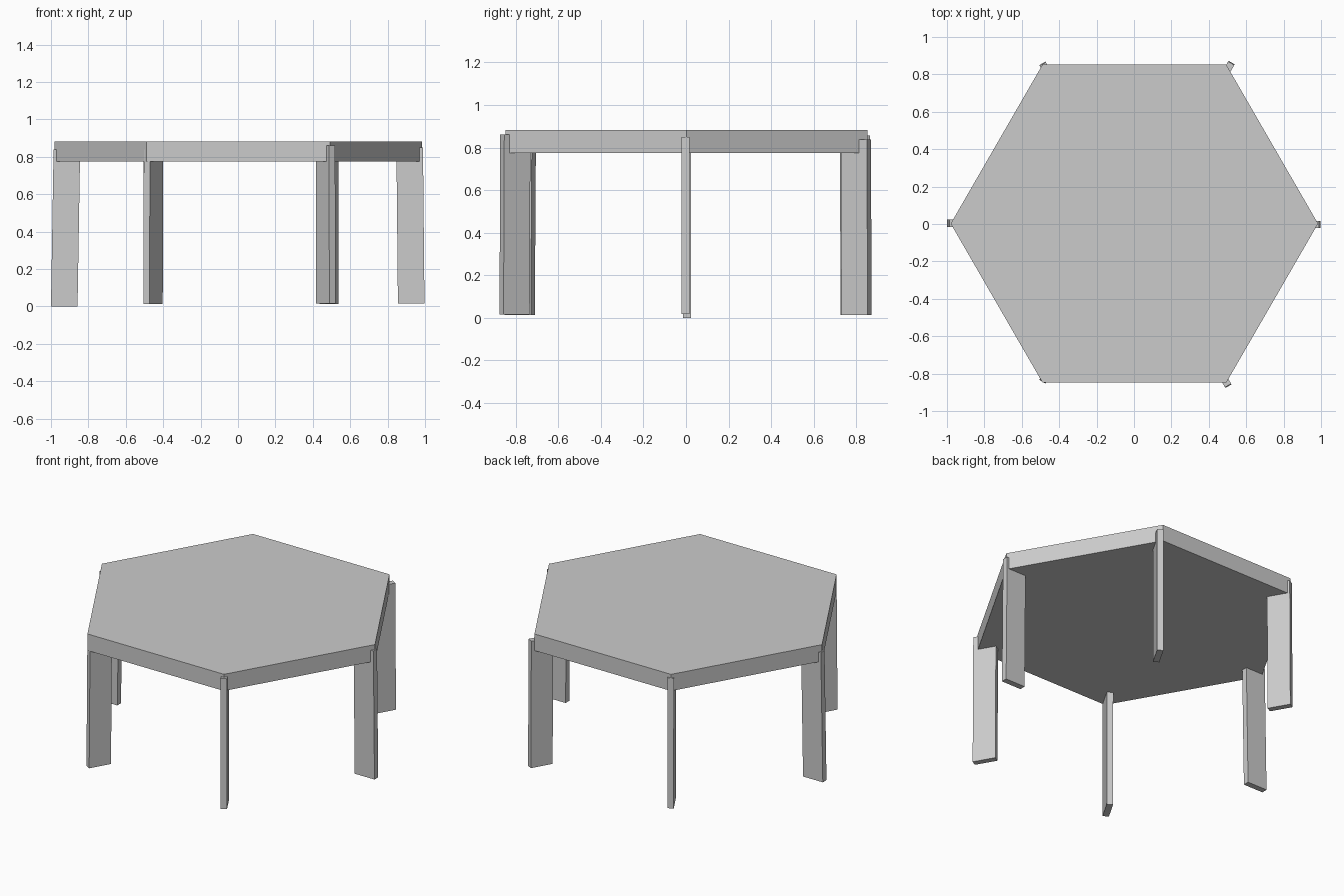
import bpy
from math import cos, sin, pi, radians
from mathutils import Vector

if "Cube" in bpy.data.objects:
    bpy.data.objects.remove(bpy.data.objects["Cube"])


def prism(name, bottom, top):
    """Closed solid between two matching outlines (counter-clockwise)."""
    n = len(bottom)
    faces = [tuple(reversed(range(n))), tuple(range(n, 2 * n))]
    faces += [(i, (i + 1) % n, n + (i + 1) % n, n + i) for i in range(n)]
    mesh = bpy.data.meshes.new(name)
    mesh.from_pydata([tuple(v) for v in bottom + top], [], faces)
    mesh.update()
    obj = bpy.data.objects.new(name, mesh)
    bpy.context.collection.objects.link(obj)
    return obj


# Hexagonal table top
def hexagon(z):
    return [Vector((0.002 + 0.982 * cos(i * pi / 3),
                    0.002 + 0.982 * sin(i * pi / 3), z)) for i in range(6)]


prism("table_top", hexagon(0.774), hexagon(0.882))


# Flat plank legs, set radially at the corners and slightly splayed
def leg(name, angle, x, y, z0, z1, splay, width=0.142, thick=0.038):
    a = radians(angle)
    out = Vector((cos(a), sin(a), 0))
    side = Vector((-sin(a), cos(a), 0)) * thick / 2

    def outline(z, shift):
        outer = Vector((x, y, z)) + out * shift
        inner = outer - out * width
        return [inner - side, outer - side, outer + side, inner + side]

    prism(name, outline(z0, 0), outline(z1, -splay))


# name, direction, outer foot x, y, bottom z, top z, splay
LEGS = [
    ("right_leg", 0, 0.997, -0.003, 0.017, 0.850, 0.008),
    ("back_right_leg", 60, 0.522, 0.863, 0.014, 0.838, 0.004),
    ("back_left_leg", 120, -0.490, 0.859, 0.014, 0.858, 0.004),
    ("left_leg", 180, -1.000, 0.004, 0.000, 0.838, 0.014),
    ("front_left_leg", 240, -0.490, -0.843, 0.014, 0.838, 0.006),
    ("front_right_leg", 300, 0.505, -0.867, 0.016, 0.862, 0.004),
]
for spec in LEGS:
    leg(*spec)
